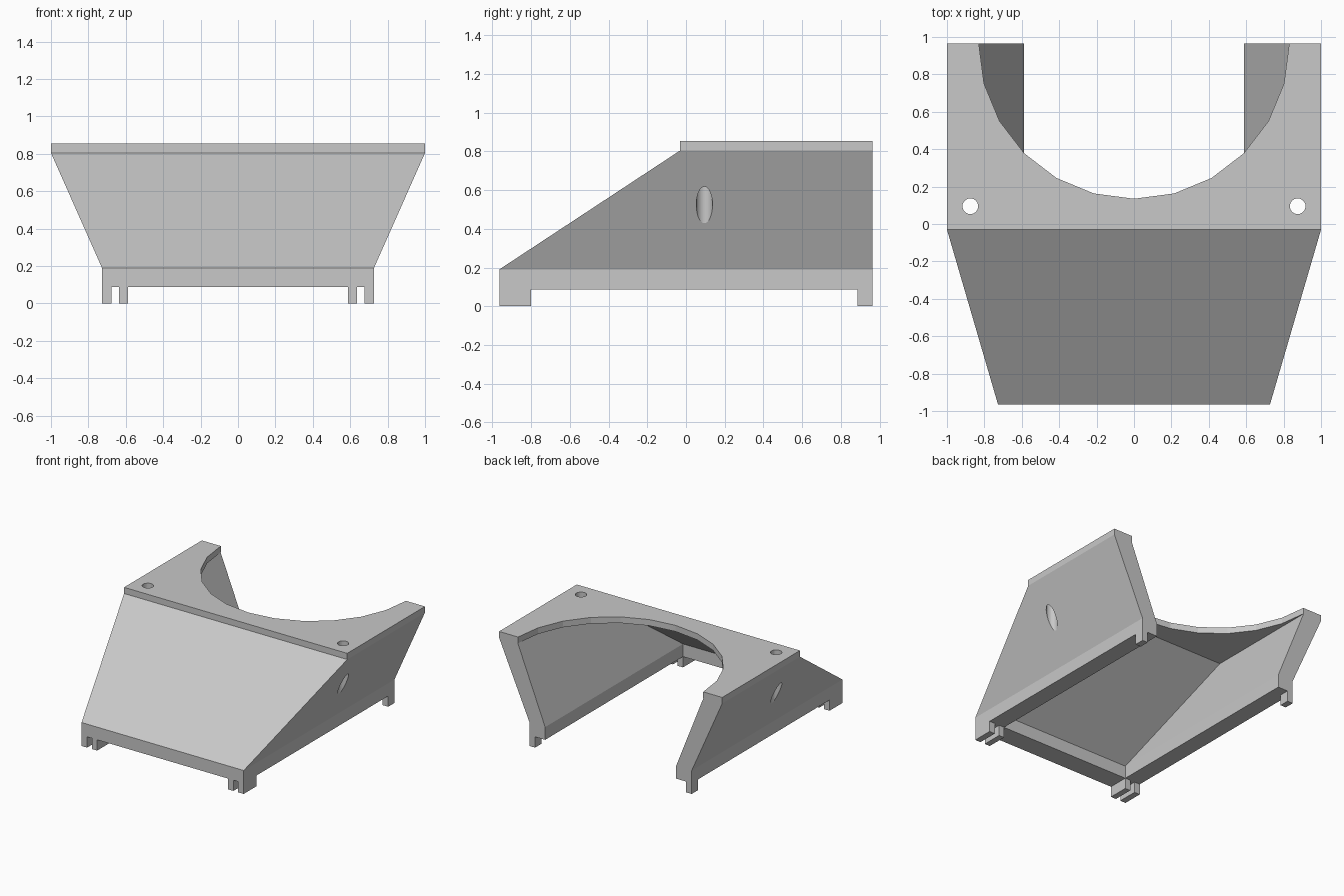
import bpy, bmesh, math

if "Cube" in bpy.data.objects:
    bpy.data.objects.remove(bpy.data.objects["Cube"])

grey = bpy.data.materials.new("light_grey")
grey.diffuse_color = (0.58, 0.58, 0.58, 1)
grey.use_nodes = True
grey.node_tree.nodes["Principled BSDF"].inputs["Base Color"].default_value = grey.diffuse_color


def make_object(name, bm):
    bmesh.ops.recalc_face_normals(bm, faces=bm.faces)
    mesh = bpy.data.meshes.new(name)
    bm.to_mesh(mesh)
    bm.free()
    mesh.materials.append(grey)
    obj = bpy.data.objects.new(name, mesh)
    bpy.context.collection.objects.link(obj)
    return obj


def loft(name, levels):
    """Stack of rectangles: (z, half width, front y, back y)."""
    bm = bmesh.new()
    rings = [[bm.verts.new(p) for p in
              ((-w, f, z), (w, f, z), (w, b, z), (-w, b, z))]
             for z, w, f, b in levels]
    for lo, hi in zip(rings, rings[1:]):
        for i in range(4):
            j = (i + 1) % 4
            bm.faces.new((lo[i], lo[j], hi[j], hi[i]))
    bm.faces.new(rings[0][::-1])
    bm.faces.new(rings[-1])
    return make_object(name, bm)


def cylinder(name, x, y, z0, z1, radius, sides):
    bm = bmesh.new()
    bmesh.ops.create_cone(bm, cap_ends=True, segments=sides, radius1=radius,
                          radius2=radius, depth=z1 - z0)
    bmesh.ops.translate(bm, verts=bm.verts, vec=(x, y, (z0 + z1) / 2))
    return make_object(name, bm)


def cut(target, cutter):
    mod = target.modifiers.new("cut", 'BOOLEAN')
    mod.operation = 'DIFFERENCE'
    mod.solver = 'EXACT'
    mod.object = cutter
    bpy.context.view_layer.objects.active = target
    bpy.ops.object.modifier_apply(modifier=mod.name)
    bpy.data.objects.remove(cutter)


# Outer housing: vertical skirt, flared body, top plate
housing = loft("housing", [(0.087, 0.727, -0.965, 0.965),
                           (0.19, 0.727, -0.965, 0.965),
                           (0.805, 1.0, -0.03, 0.965),
                           (0.855, 1.0, -0.03, 0.965)])

# Hollow inside, open at the bottom and back
cut(housing, loft("hollow", [(-0.1, 0.587, -0.80, 1.2),
                             (0.19, 0.587, -0.80, 1.2),
                             (0.805, 0.832, 0.0, 1.2)]))

# Half-round opening in the top plate
cut(housing, cylinder("opening", 0, 0.965, 0.80, 1.0, 0.83, 24))

# Vertical screw holes that break out through the sloping sides
for side in (-1, 1):
    cut(housing, cylinder("screw_hole", side * 0.875, 0.095, 0.2, 1.0, 0.042, 24))


# Feet: slotted pairs at the front corners, single outer feet at the back
def foot(name, x0, x1, y0, y1):
    bm = bmesh.new()
    bmesh.ops.create_cube(bm, size=1)
    for v in bm.verts:
        v.co = (x1 if v.co.x > 0 else x0, y1 if v.co.y > 0 else y0,
                0.087 if v.co.z > 0 else 0.0)
    top = [f for f in bm.faces if f.calc_center_median().z > 0.08]
    bmesh.ops.delete(bm, geom=top, context='FACES_ONLY')
    return make_object(name, bm)


for side, label in ((-1, "left"), (1, "right")):
    for part, a, b, y0, y1 in (("front_outer_foot", 0.677, 0.727, -0.965, -0.80),
                               ("front_inner_foot", 0.587, 0.635, -0.965, -0.80),
                               ("back_foot", 0.677, 0.727, 0.885, 0.965)):
        x0, x1 = sorted((side * a, side * b))
        foot(label + "_" + part, x0, x1, y0, y1)
